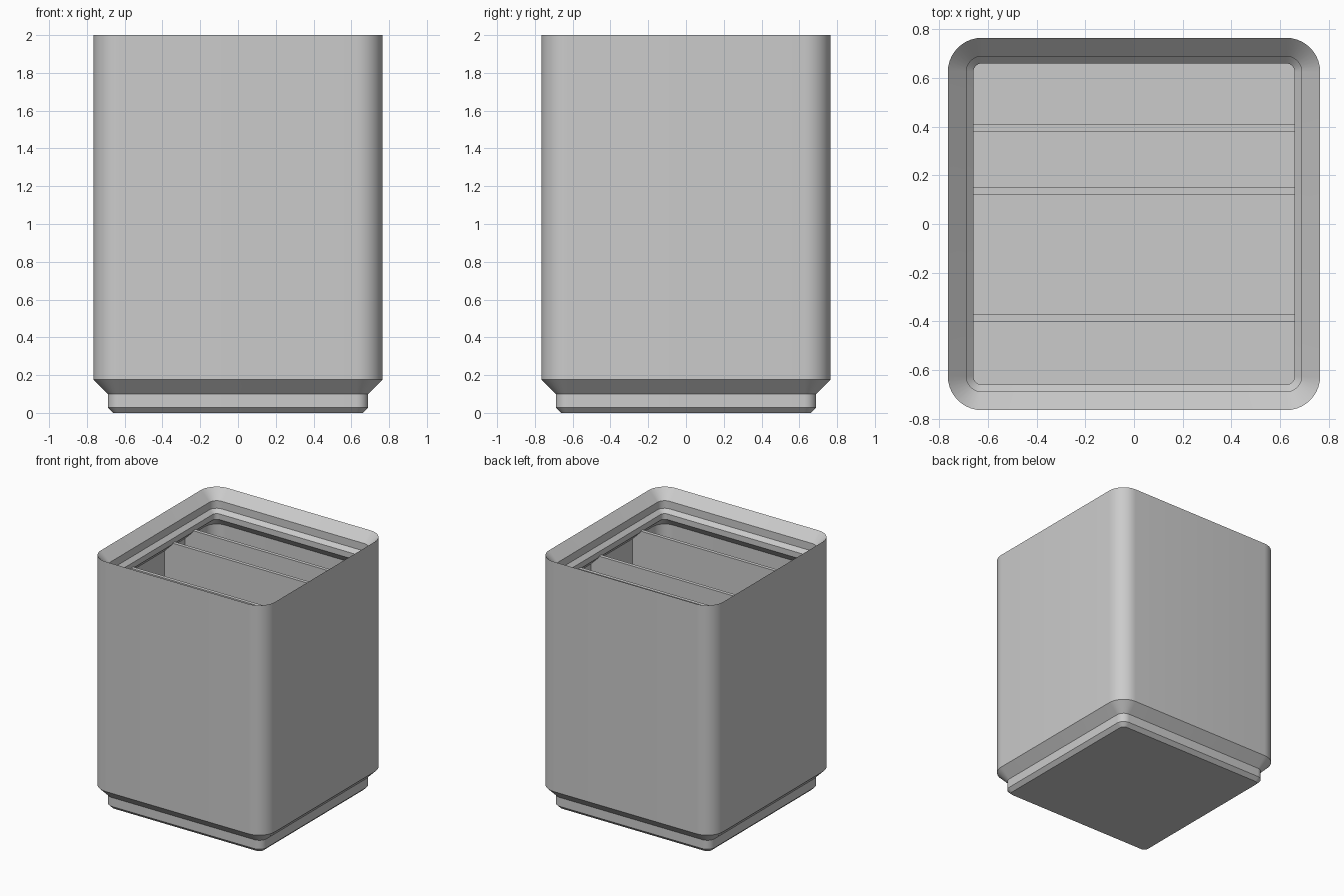
import bpy, bmesh, math

cube = bpy.data.objects.get("Cube")
if cube:
    bpy.data.objects.remove(cube, do_unlink=True)

grey = bpy.data.materials.new("light grey plastic")
grey.use_nodes = True
colour = (0.6, 0.6, 0.6, 1)
grey.diffuse_color = colour
grey.node_tree.nodes["Principled BSDF"].inputs["Base Color"].default_value = colour

HALF, RADIUS, HEIGHT = 0.765, 0.14, 2.0
WALL, FLOOR, DIVIDER_TOP = 0.035, 0.258, 1.80
STEPS = 10


def finish(name, bm):
    bmesh.ops.recalc_face_normals(bm, faces=bm.faces)
    mesh = bpy.data.meshes.new(name)
    bm.to_mesh(mesh)
    bm.free()
    mesh.materials.append(grey)
    obj = bpy.data.objects.new(name, mesh)
    bpy.context.collection.objects.link(obj)
    return obj


def rounded_square(bm, inset, z):
    """Ring of vertices offset inwards from the outer wall."""
    r = RADIUS - inset
    centre = HALF - RADIUS
    ring = []
    for corner in range(4):
        mid = math.radians(45 + 90 * corner)
        cx = math.copysign(centre, math.cos(mid))
        cy = math.copysign(centre, math.sin(mid))
        for i in range(STEPS + 1):
            a = math.radians(90 * (corner + i / STEPS))
            ring.append(bm.verts.new((cx + r * math.cos(a), cy + r * math.sin(a), z)))
    return ring


# Bin shell: stepped foot, outer wall, stacking lip, cavity (inset, height)
profile = [
    (0.105, 0), (0.076, 0.029), (0.076, 0.1), (0, 0.176),
    (0, HEIGHT),
    (0.076, HEIGHT - 0.076), (0.076, HEIGHT - 0.136), (0.105, HEIGHT - 0.165),
    (0.105, 1.79), (WALL, 1.72),
    (WALL, FLOOR),
]
bm = bmesh.new()
rings = [rounded_square(bm, inset, z) for inset, z in profile]
for low, high in zip(rings, rings[1:]):
    n = len(low)
    for i in range(n):
        j = (i + 1) % n
        bm.faces.new((low[i], low[j], high[j], high[i]))
bm.faces.new(rings[0])
bm.faces.new(rings[-1])
shell = finish("bin_shell", bm)
bpy.context.view_layer.objects.active = shell
shell.select_set(True)
bpy.ops.object.shade_smooth_by_angle(angle=math.radians(30))
shell.select_set(False)

# Dividers across the cavity, their ends sunk slightly into the walls
length = 2 * (HALF - WALL) + 0.01
bottom = FLOOR - 0.01
for name, y in (("front_divider", -0.386), ("middle_divider", 0.135), ("back_divider", 0.394)):
    bm = bmesh.new()
    bmesh.ops.create_cube(bm, size=1)
    bmesh.ops.scale(bm, vec=(length, 0.028, DIVIDER_TOP - bottom), verts=bm.verts)
    bmesh.ops.translate(bm, vec=(0, y, (DIVIDER_TOP + bottom) / 2), verts=bm.verts)
    finish(name, bm)
